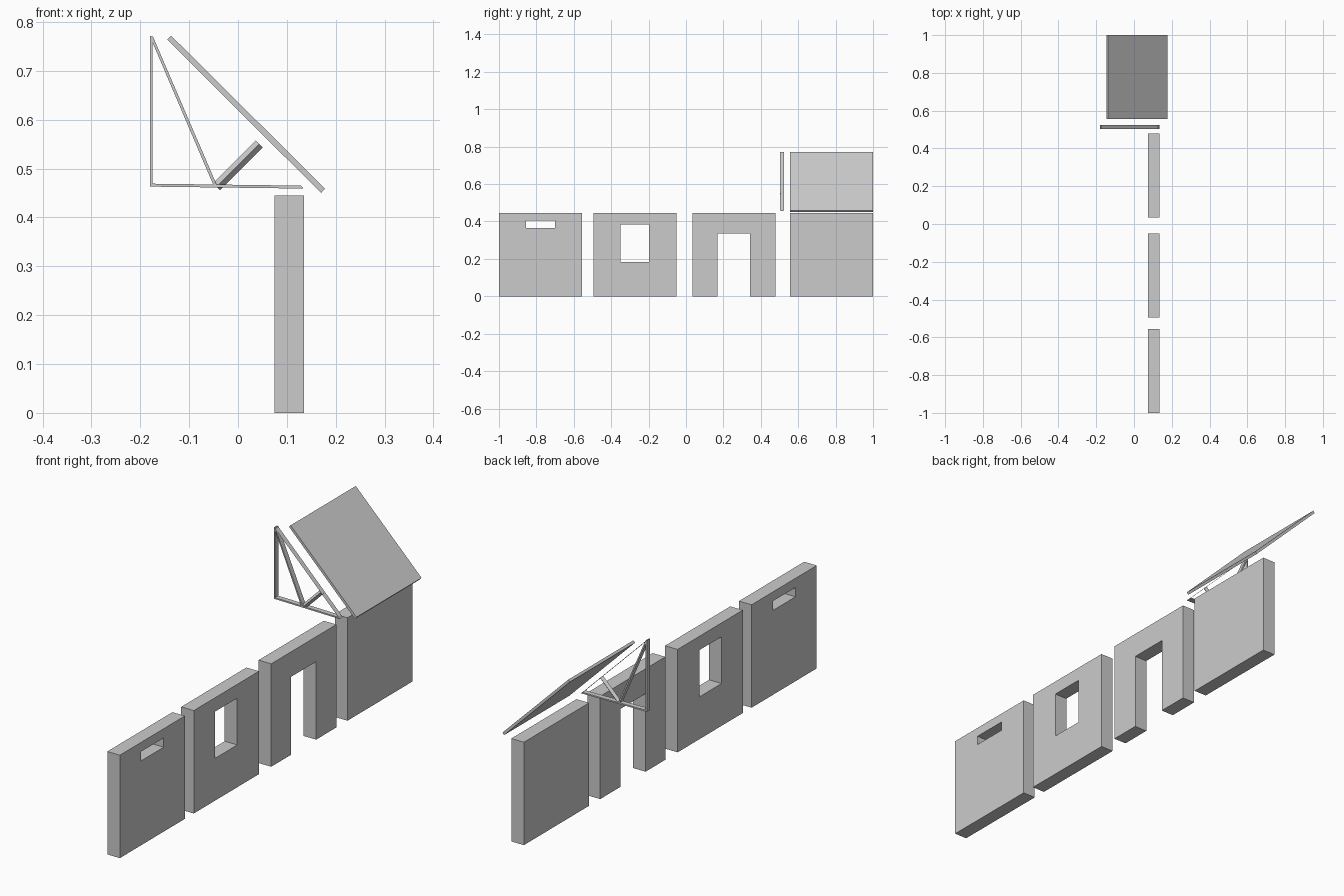
import bpy, bmesh, math
from mathutils import Vector, Matrix

if "Cube" in bpy.data.objects:
    bpy.data.objects.remove(bpy.data.objects["Cube"])

H, X0, X1, L = 0.445, 0.075, 0.135, 0.445
TY, TW = 0.514, 0.022          # truss plane and board width


def mesh_object(name, bm):
    bmesh.ops.recalc_face_normals(bm, faces=bm.faces[:])
    me = bpy.data.meshes.new(name)
    bm.to_mesh(me)
    bm.free()
    ob = bpy.data.objects.new(name, me)
    bpy.context.collection.objects.link(ob)
    return ob


def prism(name, profile, offset, to3d):
    """Extrude a closed 2D profile along an offset."""
    bm = bmesh.new()
    face = bm.faces.new([bm.verts.new(to3d(*p)) for p in profile])
    ext = bmesh.ops.extrude_face_region(bm, geom=[face], use_keep_orig=True)
    vs = [g for g in ext["geom"] if isinstance(g, bmesh.types.BMVert)]
    bmesh.ops.translate(bm, verts=vs, vec=offset)
    return mesh_object(name, bm)


def wall(name, y, profile):
    return prism(name, profile, (X1 - X0, 0, 0), lambda a, b: (X0, y + a, b))


def window_wall(name, y, a0, a1, z0, z1):
    """Wall panel with a rectangular hole: quads around the opening."""
    bm = bmesh.new()
    outer = [(0, 0), (L, 0), (L, H), (0, H)]
    inner = [(a0, z0), (a1, z0), (a1, z1), (a0, z1)]
    rings = [[bm.verts.new((x, y + a, z)) for a, z in r]
             for x in (X0, X1) for r in (outer, inner)]
    for p, q in ((0, 1), (2, 3), (0, 2), (1, 3)):
        for i in range(4):
            j = (i + 1) % 4
            bm.faces.new((rings[p][i], rings[p][j], rings[q][j], rings[q][i]))
    return mesh_object(name, bm)


def board(name, profile):
    """Truss member from its front outline."""
    return prism(name, profile, (0, TW, 0), lambda x, z: (x, TY - TW / 2, z))


# Wall panels
window_wall("wall_slot_window", -1.0, 0.145, 0.30, 0.365, 0.405)
window_wall("wall_window", -0.495, 0.145, 0.297, 0.183, 0.385)
wall("wall_doorway", 0.034, [(0, 0), (0.135, 0), (0.135, 0.337), (0.307, 0.337),
                             (0.307, 0), (L, 0), (L, H), (0, H)])
wall("wall_plain", 0.555, [(0, 0), (L, 0), (L, H), (0, H)])

# Roof slab
prism("roof_panel", [(-0.145, 0.764), (-0.137, 0.772), (0.178, 0.459), (0.170, 0.450)],
      (0, L, 0), lambda x, z: (x, 0.555, z))

# Truss boards
board("truss_post", [(-0.180, 0.463), (-0.175, 0.463), (-0.175, 0.768), (-0.180, 0.772)])
board("truss_diagonal", [(-0.180, 0.770), (-0.174, 0.770), (-0.042, 0.463), (-0.049, 0.463)])
board("truss_bottom_chord", [(-0.180, 0.463), (0.134, 0.459), (0.129, 0.465), (-0.180, 0.469)])

# Thin rafter strip
bm = bmesh.new()
bm.faces.new([bm.verts.new((x, TY + s * TW / 2, z)) for x, z, s in
              ((-0.179, 0.772, -1), (0.134, 0.459, -1), (0.134, 0.459, 1), (-0.179, 0.772, 1))])
mesh_object("truss_rafter", bm)

# Diamond-section strut
a, b = Vector((-0.044, TY, 0.463)), Vector((0.044, TY, 0.550))
bm = bmesh.new()
m = Matrix.Translation((a + b) / 2) @ Matrix.Rotation(math.pi / 4, 4, 'Y')
bmesh.ops.create_cone(bm, cap_ends=True, segments=4, radius1=0.010, radius2=0.010,
                      depth=(b - a).length, matrix=m)
mesh_object("truss_strut", bm)
